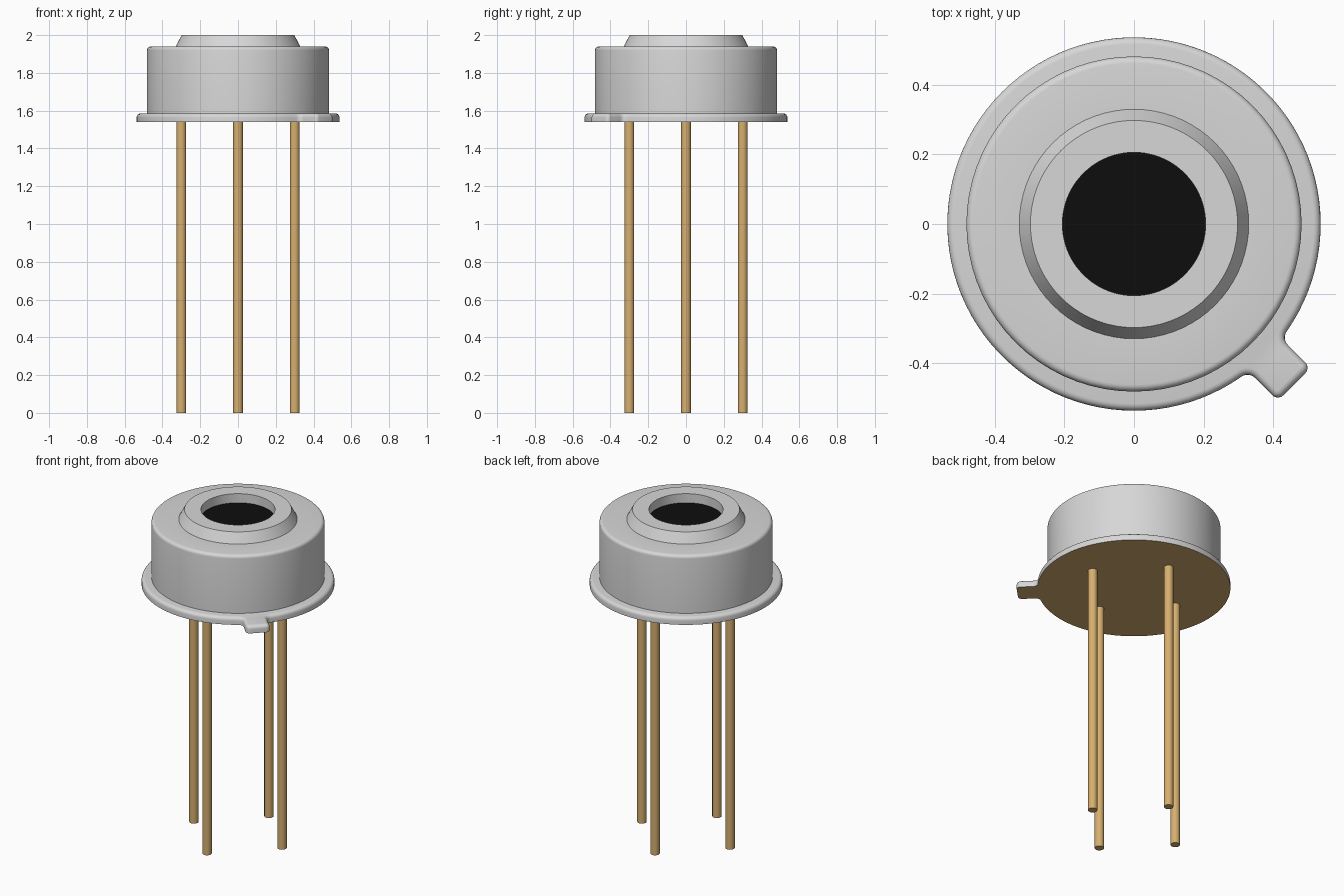
import bpy, bmesh
from math import sin, cos, pi, sqrt, atan2, radians

if "Cube" in bpy.data.objects:
    bpy.data.objects.remove(bpy.data.objects["Cube"])


def material(name, rgb):
    m = bpy.data.materials.new(name)
    m.diffuse_color = (*rgb, 1)
    m.use_nodes = True
    m.node_tree.nodes["Principled BSDF"].inputs["Base Color"].default_value = m.diffuse_color
    return m


SILVER = material("silver metal", (0.68, 0.68, 0.68))
GOLD = material("gold plating", (0.68, 0.43, 0.16))
BLACK = material("black window", (0.004, 0.004, 0.004))


def finish(name, bm, mats):
    bmesh.ops.recalc_face_normals(bm, faces=bm.faces)
    me = bpy.data.meshes.new(name)
    bm.to_mesh(me)
    bm.free()
    for m in mats:
        me.materials.append(m)
    ob = bpy.data.objects.new(name, me)
    bpy.context.collection.objects.link(ob)
    bpy.ops.object.select_all(action='DESELECT')
    bpy.context.view_layer.objects.active = ob
    ob.select_set(True)
    bpy.ops.object.shade_smooth_by_angle(angle=radians(30))
    return ob


def loft(bm, rings):
    """Bridge closed rings of points, capping both ends."""
    vs = [[bm.verts.new(p) for p in r] for r in rings]
    n = len(vs[0])
    for a, b in zip(vs, vs[1:]):
        for i in range(n):
            j = (i + 1) % n
            bm.faces.new((a[i], a[j], b[j], b[i]))
    bm.faces.new(vs[0])
    bm.faces.new(vs[-1])


def lathe(name, profile, mat, n=72, centre=(0, 0)):
    bm = bmesh.new()
    loft(bm, [[(centre[0] + r * cos(2 * pi * i / n), centre[1] + r * sin(2 * pi * i / n), z)
               for i in range(n)] for r, z in profile])
    return finish(name, bm, [mat])


# Flange outline: disc with a filleted, rounded tab (as point + outward normal)
R, W, L, C, F = 0.537, 0.067, 0.652, 0.022, 0.03
fu = sqrt((R + F) ** 2 - (W + F) ** 2)
fa = atan2(W + F, fu)


def arc(cx, cy, r, a0, a1, n, sign=1):
    out = []
    for i in range(n + 1):
        a = a0 + (a1 - a0) * i / n
        out.append((cx + r * cos(a), cy + r * sin(a), sign * cos(a), sign * sin(a)))
    return out


half = arc(L - C, W - C, C, 0, pi / 2, 5)
half += arc(fu, W + F, F, 1.5 * pi, pi + fa, 6, -1)
half += arc(0, 0, R, fa, pi, 48)[1:]
outline = half + [(x, -y, nx, -ny) for x, y, nx, ny in reversed(half[:-1])]

# Flange: straight side with rounded top edge, gold underside
bm = bmesh.new()
k = sqrt(0.5)
rings = []
for inset, z in [(0, 1.54), (0, 1.565), (0.0015, 1.5727), (0.006, 1.579), (0.0123, 1.5835), (0.02, 1.585)]:
    pts = [(x - inset * nx, y - inset * ny) for x, y, nx, ny in outline]
    rings.append([((x + y) * k, (y - x) * k, z) for x, y in pts])   # turn tab to -45 degrees
loft(bm, rings)
for f in bm.faces:
    if all(v.co.z < 1.541 for v in f.verts):
        f.material_index = 1
finish("flange", bm, [SILVER, GOLD])

# Cap: rounded can, conical collar and round aperture
can = [(0.482, 1.58)]
can += [(0.462 + 0.02 * cos(a * pi / 10), 1.92 + 0.02 * sin(a * pi / 10)) for a in range(6)]
can += [(0.33, 1.94), (0.298, 2.0), (0.206, 2.0), (0.206, 1.94)]
lathe("cap", can, SILVER)

# Sensor window at the bottom of the aperture
lathe("window", [(0.206, 1.938), (0.206, 1.944)], BLACK)

# Four leads
for i, (x, y) in enumerate([(0.3, 0), (0, 0.3), (-0.3, 0), (0, -0.3)]):
    lathe(f"lead_{i + 1}", [(0.026, 0), (0.026, 1.545)], GOLD, 24, (x, y))
